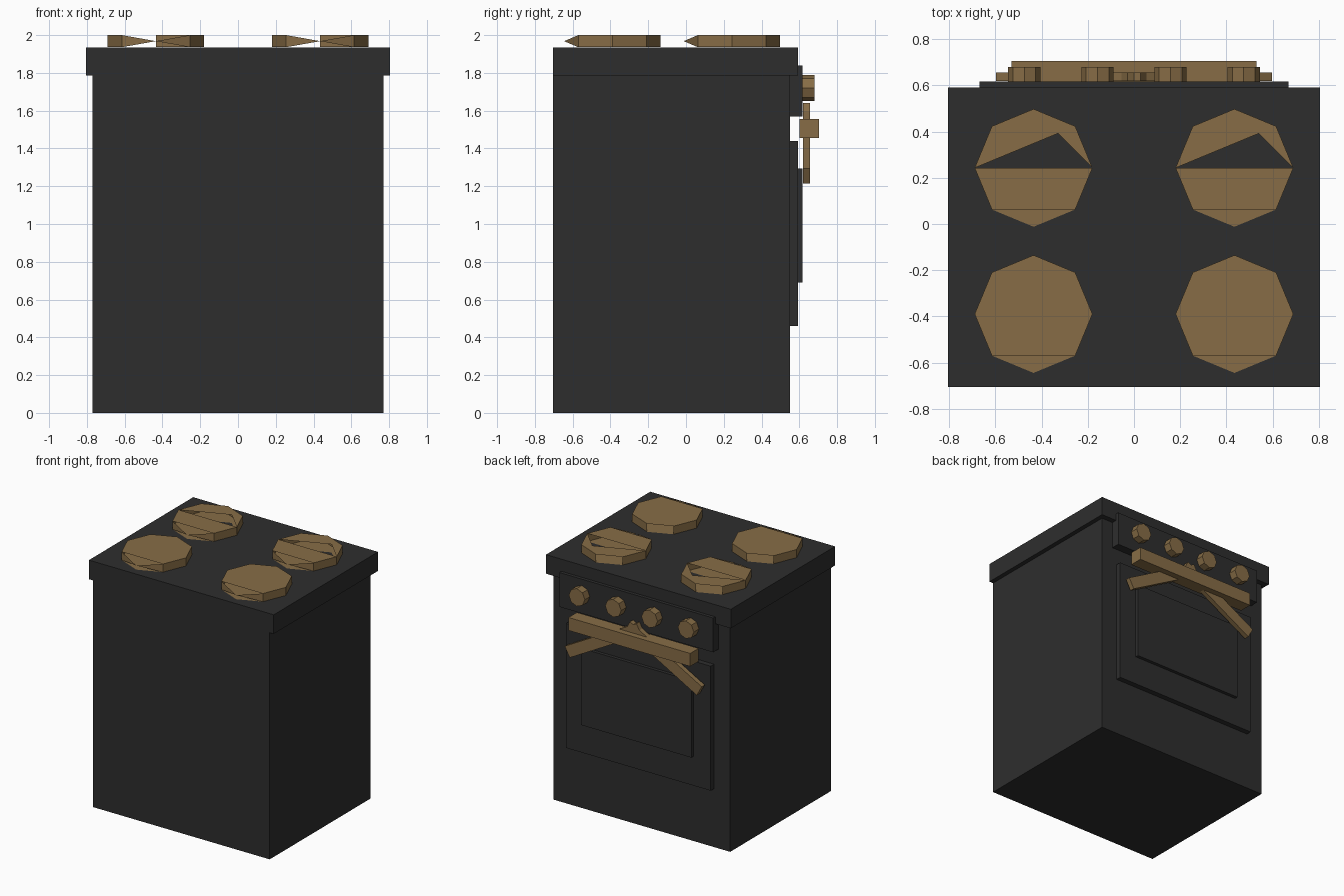
import bpy, bmesh, math
from mathutils import Vector

cube = bpy.data.objects.get("Cube")
if cube:
    bpy.data.objects.remove(cube, do_unlink=True)


def material(name, rgb):
    m = bpy.data.materials.new(name)
    m.use_nodes = True
    m.diffuse_color = (*rgb, 1)
    m.node_tree.nodes["Principled BSDF"].inputs["Base Color"].default_value = (*rgb, 1)
    return m


BLACK = material("charcoal enamel", (0.027, 0.027, 0.027))
BRASS = material("dull brass", (0.242, 0.152, 0.061))


def add(name, bm, mat):
    mesh = bpy.data.meshes.new(name)
    bm.to_mesh(mesh)
    bm.free()
    mesh.materials.append(mat)
    obj = bpy.data.objects.new(name, mesh)
    bpy.context.collection.objects.link(obj)
    return obj


def box(name, lo, hi, mat):
    """Box between two opposite corners."""
    lo, hi = Vector(lo), Vector(hi)
    bm = bmesh.new()
    bmesh.ops.create_cube(bm, size=1)
    for v in bm.verts:
        v.co = (lo + hi) / 2 + v.co * (hi - lo)
    return add(name, bm, mat)


def burner(name, cx, cy, folded):
    """Octagonal plate with a pinched front corner; folded ones have a gap in the top."""
    r, low, high = 0.255, 1.936, 2.0
    bm = bmesh.new()

    def ring(z):
        return [bm.verts.new((cx + r * math.cos(i * math.pi / 4),
                              cy + r * math.sin(i * math.pi / 4), z)) for i in range(8)]

    bot, top = ring(low), ring(high)
    tip = bm.verts.new((cx, cy - r, (low + high) / 2))
    # side walls: the back wall is open on one side, the front ones pinch to the tip
    for i in (0, 1, 3, 4, 7):
        j = (i + 1) % 8
        bm.faces.new((bot[i], bot[j], top[j], top[i]))
    bm.faces.new((bot[5], tip, top[5]))
    bm.faces.new((tip, bot[7], top[7]))
    # top and base plates
    for v in (top, bot):
        front = [v[4], v[5], v[7], v[0]]
        if folded:
            cross = bm.verts.new((cx + r * (math.sqrt(2) - 1), cy + r * (2 - math.sqrt(2)), v[0].co.z))
            bm.faces.new(front)
            bm.faces.new((v[4], cross, v[2], v[3]))
            bm.faces.new((v[0], v[1], cross))
            bm.faces.new((cross, v[1], v[2]))
        else:
            bm.faces.new(front + [v[1], v[2], v[3]])
    bm.faces.new((bot[5], bot[6], bot[7]))
    return add(name, bm, BRASS)


# Cabinet and hob
box("cabinet", (-0.77, -0.705, 0), (0.77, 0.55, 1.79), BLACK)
box("hob_slab", (-0.805, -0.705, 1.785), (0.805, 0.592, 1.935), BLACK)

# Oven door, window and control panel
box("oven_door", (-0.63, 0.54, 0.46), (0.63, 0.592, 1.44), BLACK)
box("oven_window", (-0.48, 0.58, 0.69), (0.48, 0.618, 1.295), BLACK)
box("control_panel", (-0.67, 0.54, 1.57), (0.67, 0.618, 1.84), BLACK)

# Burners
for side, s in (("right", -1), ("left", 1)):
    burner("front_burner_" + side, s * 0.435, -0.39, False)
    burner("back_burner_" + side, s * 0.435, 0.243, True)

# Control knobs
for n, x in enumerate((-0.475, -0.158, 0.158, 0.475)):
    bm = bmesh.new()
    bmesh.ops.create_cone(bm, cap_ends=True, segments=8, radius1=0.07, radius2=0.07, depth=0.065)
    knob = add("knob_%d" % (n + 1), bm, BRASS)
    knob.location = (x, 0.648, 1.72)
    knob.rotation_euler = (math.pi / 2, 0, 0)

# Door handle with two sloping braces that cross at the top
box("handle_bar", (-0.53, 0.6, 1.455), (0.53, 0.705, 1.557), BRASS)
for side, s in (("right", -1), ("left", 1)):
    brace = box("handle_brace_" + side, (-0.357, -0.019, -0.045), (0.357, 0.019, 0.045), BRASS)
    brace.location = (s * 0.2625, 0.638, 1.4275)
    brace.rotation_euler = (0, s * math.atan2(0.345, 0.625), 0)
